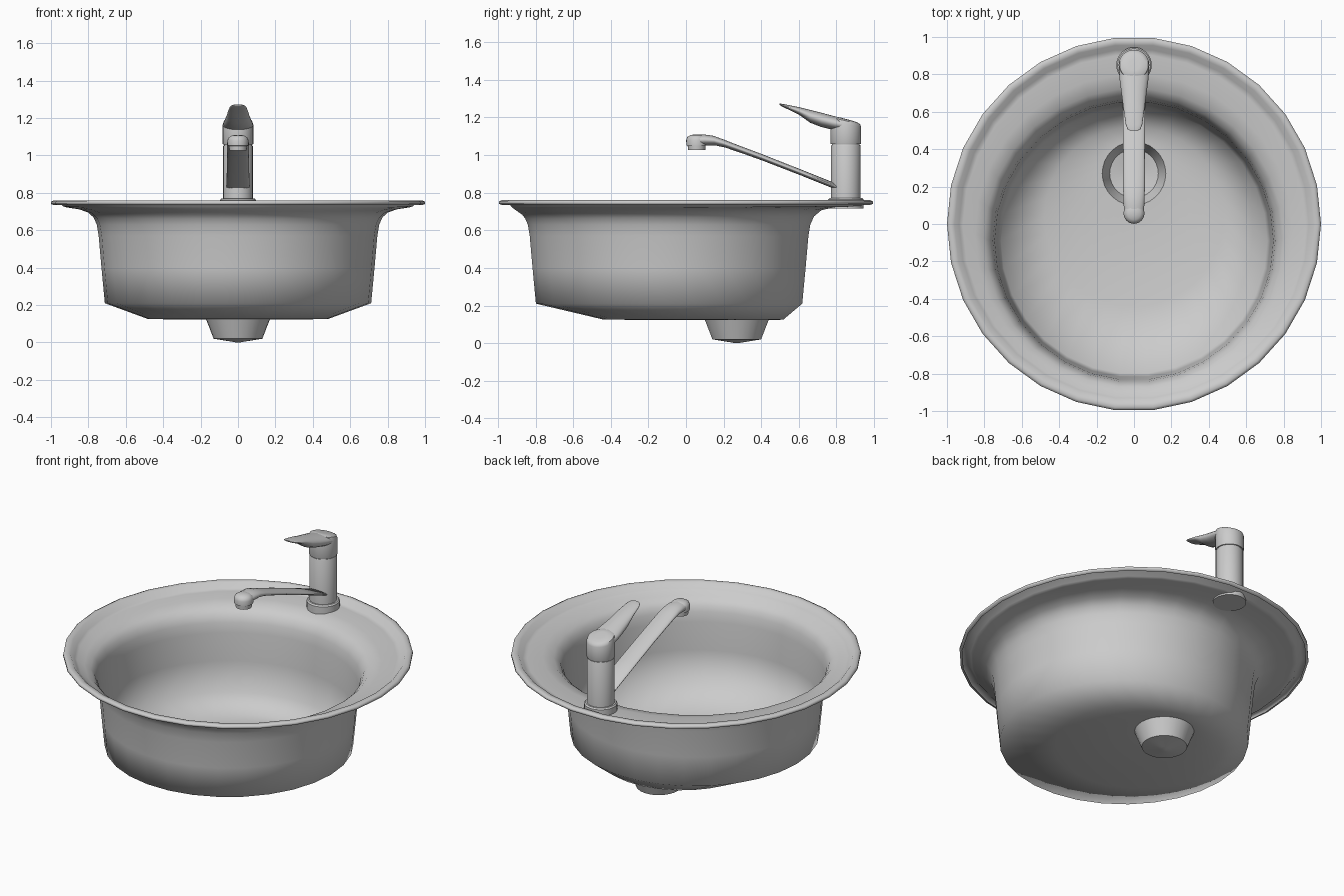
import bpy, bmesh, math
from mathutils import Vector


def loft(name, rings, cap_start=True, cap_end=True, angle=40):
    """Skin a list of equally sized point rings into one object."""
    bm = bmesh.new()
    rows = [[bm.verts.new(p) for p in r] for r in rings]
    n = len(rows[0])
    for a, b in zip(rows, rows[1:]):
        for i in range(n):
            j = (i + 1) % n
            bm.faces.new((a[i], a[j], b[j], b[i]))
    if cap_start:
        bm.faces.new(rows[0][::-1])
    if cap_end:
        bm.faces.new(rows[-1])
    bmesh.ops.recalc_face_normals(bm, faces=bm.faces)
    me = bpy.data.meshes.new(name)
    bm.to_mesh(me)
    bm.free()
    ob = bpy.data.objects.new(name, me)
    bpy.context.collection.objects.link(ob)
    bpy.ops.object.select_all(action='DESELECT')
    ob.select_set(True)
    bpy.context.view_layer.objects.active = ob
    bpy.ops.object.shade_smooth_by_angle(angle=math.radians(angle))
    return ob


def ring(r, cy, z, tilt=0.0, n=30):
    """Horizontal circle; tilt is the extra height at the back (+y)."""
    pts = []
    for i in range(n):
        a = 2 * math.pi * i / n
        s = math.sin(a)
        pts.append(Vector((r * math.cos(a), cy + r * s, z + tilt * s)))
    return pts


def section(y, z, half_w, half_t, slope, n=24):
    """Elliptical cross-section of a part running along y, leaning by slope."""
    up = Vector((0, -math.sin(slope), math.cos(slope)))
    return [Vector((half_w * math.cos(a), y, z)) + up * (half_t * math.sin(a))
            for a in (2 * math.pi * i / n for i in range(n))]


def lathe(name, cy, profile, n=30, **kw):
    return loft(name, [ring(r, cy, z, n=n) for r, z in profile], **kw)


# basin: rolled rim, flange, offset bowl and floor leading to the drain hole
basin = [(0.985, 0, 0.735), (1.0, 0, 0.74), (1.0, 0, 0.753), (0.985, 0, 0.76),
         (0.96, 0, 0.757), (0.935, 0, 0.728), (0.915, -0.01, 0.722, 0.004),
         (0.85, -0.05, 0.712, 0.012), (0.80, -0.075, 0.695, 0.012),
         (0.772, -0.087, 0.668, 0.006), (0.755, -0.09, 0.63), (0.745, -0.09, 0.57),
         (0.73, -0.09, 0.40), (0.712, -0.09, 0.21), (0.48, 0.04, 0.125),
         (0.17, 0.27, 0.122)]
loft("sink_basin", [ring(*b) for b in basin], False, False, angle=75)

# drain cup
lathe("drain_cup", 0.27, [(0.17, 0.122), (0.13, 0.02), (0.03, 0.004), (0.01, 0.0)],
      cap_start=False, angle=30)

# tap base ring, body and seam
FY = 0.85
lathe("tap_base_ring", FY, [(0.095, 0.715), (0.095, 0.763), (0.088, 0.771)])
lathe("tap_body", FY, [(0.079, 0.76), (0.079, 1.05), (0.077, 1.054)])
lathe("tap_seam", FY, [(0.074, 1.045), (0.074, 1.07)])

# handle head with a sloping top
loft("handle_head", [ring(0.080, FY, 1.058), ring(0.082, FY, 1.063),
                     ring(0.082, FY, 1.165, -0.015), ring(0.076, FY, 1.182, -0.018),
                     ring(0.06, FY, 1.19, -0.016), ring(0.03, FY, 1.192, -0.008)])

# handle lever: y, z, half width, half thickness
lever = [(0.498, 1.270, 0.018, 0.003), (0.506, 1.267, 0.034, 0.006),
         (0.53, 1.259, 0.044, 0.010), (0.60, 1.235, 0.054, 0.020),
         (0.66, 1.206, 0.062, 0.034), (0.72, 1.187, 0.070, 0.038),
         (0.78, 1.172, 0.078, 0.037), (0.85, 1.157, 0.080, 0.034)]
loft("handle_lever", [section(*s, 0.0) for s in lever], angle=60)

# flattened spout rising forwards: y, z, half width, half thickness, slope
spout = [(0.83, 0.82, 0.062, 0.020, -0.36), (0.60, 0.912, 0.060, 0.020, -0.37),
         (0.40, 0.990, 0.058, 0.021, -0.37), (0.28, 1.034, 0.058, 0.022, -0.36),
         (0.20, 1.063, 0.058, 0.024, -0.32), (0.15, 1.077, 0.057, 0.026, -0.2),
         (0.10, 1.080, 0.055, 0.029, -0.05), (0.06, 1.078, 0.052, 0.029, 0.0)]
loft("spout", [section(y, z, w, t, -s) for y, z, w, t, s in spout], angle=60)

# spout outlet
lathe("spout_outlet", 0.057, [(0.046, 1.026), (0.048, 1.05), (0.055, 1.052),
                              (0.056, 1.08), (0.05, 1.096), (0.034, 1.106),
                              (0.012, 1.11)], n=24)
